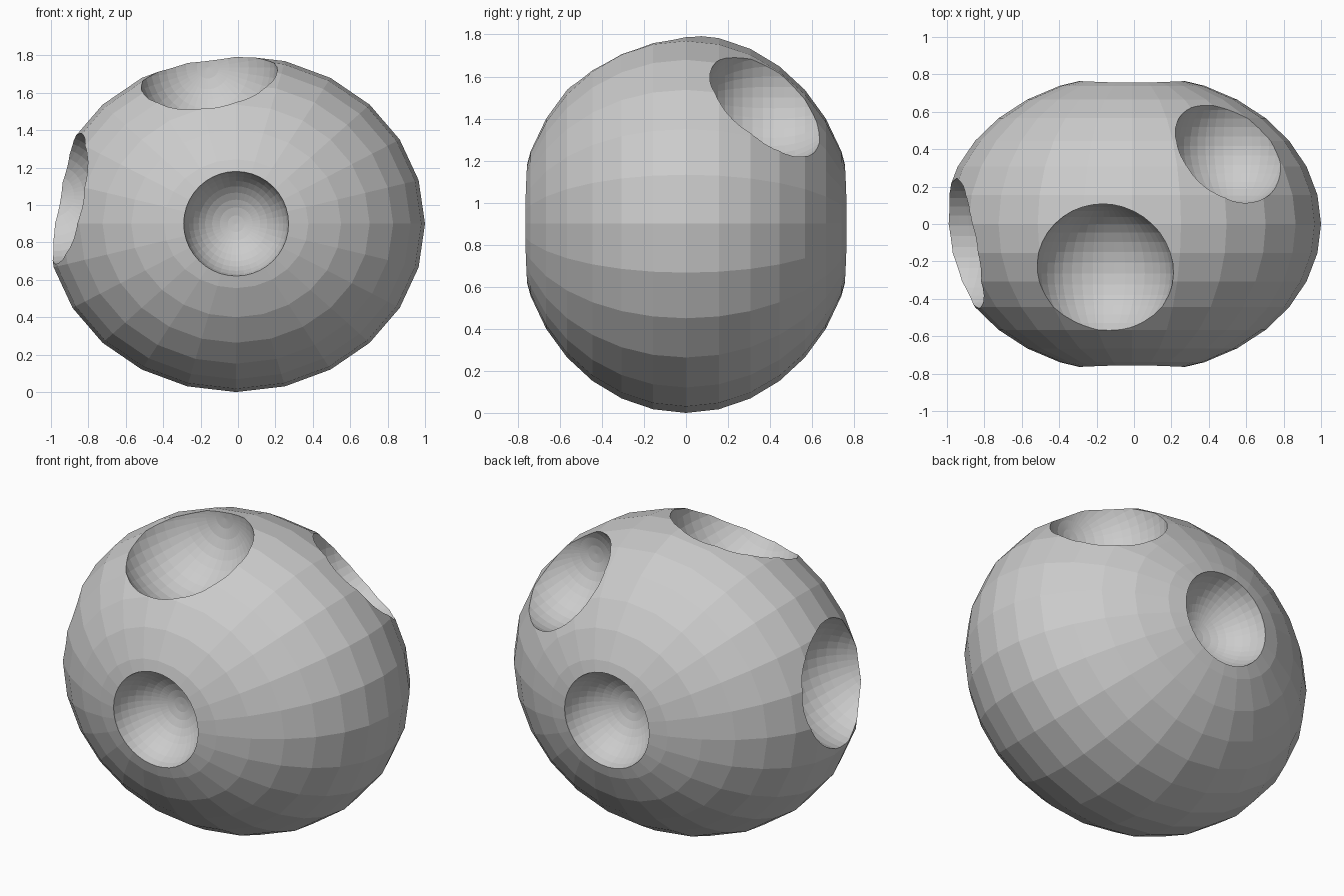
import bpy
from math import radians

if "Cube" in bpy.data.objects:
    bpy.data.objects.remove(bpy.data.objects["Cube"])


def ball(name, centre, size, segments, rings):
    """UV sphere with its poles along y, scaled to the given half sizes."""
    bpy.ops.mesh.primitive_uv_sphere_add(segments=segments, ring_count=rings, radius=1)
    ob = bpy.context.object
    ob.name = name
    ob.rotation_euler = (radians(90), 0, 0)
    bpy.ops.object.transform_apply(location=False, rotation=True, scale=False)
    ob.scale = size
    bpy.ops.object.transform_apply(location=False, rotation=False, scale=True)
    ob.location = centre
    return ob


# Faceted ellipsoid body
body = ball("pitted_boulder", (-0.01, 0, 0.90), (1.01, 0.80, 0.90), 24, 16)

# Round bowls carved into the surface: centre, radius
bowls = [
    ((-0.01, -0.80, 0.90), 0.283),    # front
    ((-0.01, 0.80, 0.90), 0.283),     # back
    ((-0.162, -0.265, 1.735), 0.374), # top
    ((0.53, 0.417, 1.50), 0.326),     # upper back right
    ((-0.99, -0.122, 1.05), 0.368),   # left
]
for centre, r in bowls:
    cutter = ball("bowl_cutter", centre, (r, r, r), 40, 20)
    cutter.hide_render = True
    cut = body.modifiers.new("bowl", 'BOOLEAN')
    cut.operation = 'DIFFERENCE'
    cut.solver = 'EXACT'
    cut.object = cutter
    bpy.context.view_layer.objects.active = body
    bpy.ops.object.modifier_apply(modifier=cut.name)
    bpy.data.objects.remove(cutter, do_unlink=True)

# Flat facets
for face in body.data.polygons:
    face.use_smooth = False
